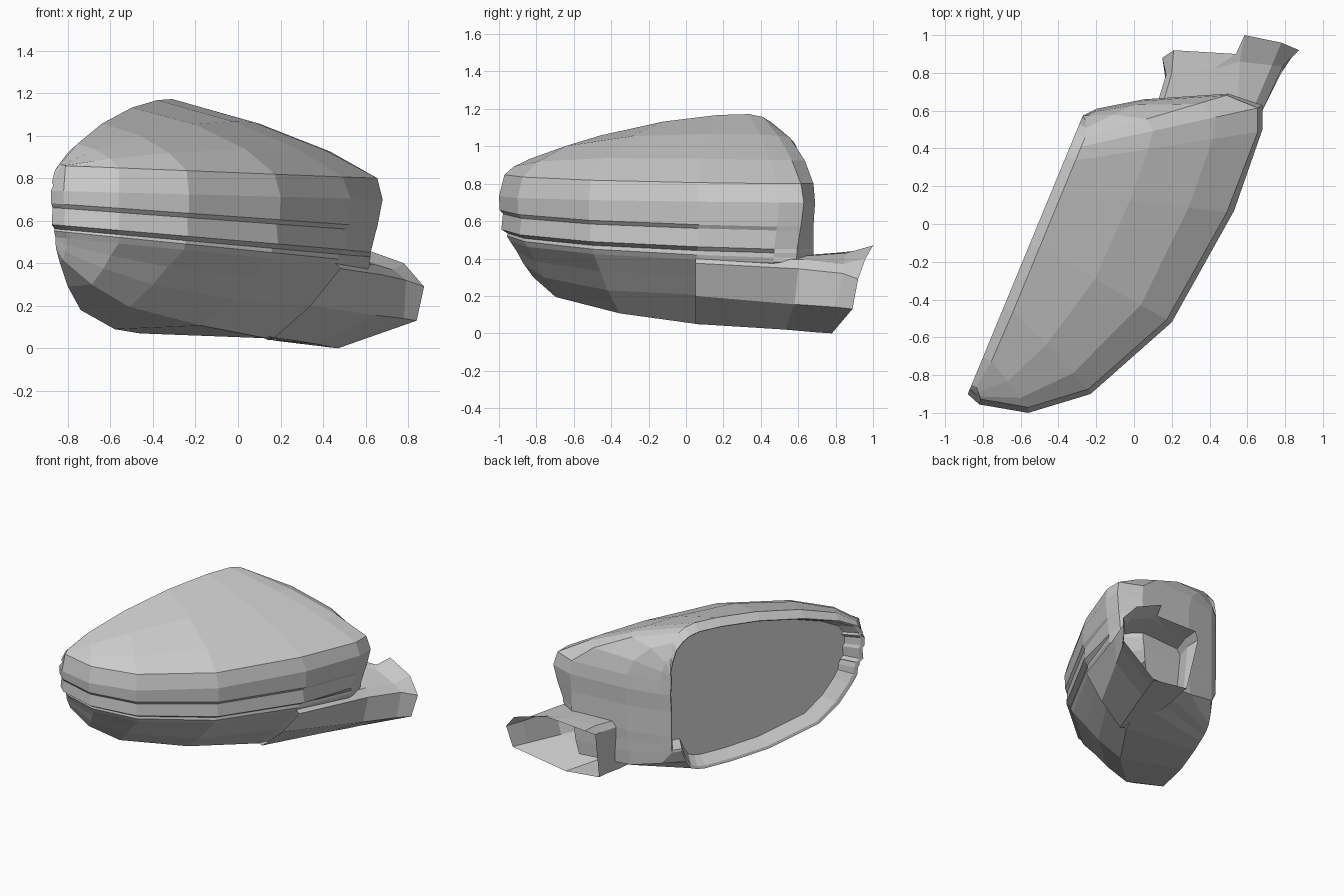
import bpy, bmesh
from math import sin, cos, pi
from mathutils import Vector as V

if "Cube" in bpy.data.objects:
    bpy.data.objects.remove(bpy.data.objects["Cube"])

# Plan outline of the housing, from outer rim round the nose to inner rim
PLAN = [(-.88, -.9), (-.82, -.955), (-.56, -1), (-.23, -.9), (.2, -.52), (.53, .07),
        (.68, .5), (.68, .63), (.5, .69), (.05, .66), (-.2, .61), (-.27, .575)]
# Top and bottom edge of the mirror rim (x, z); y follows from the rim plane
TOP = [(-.875, .78), (-.86, .84), (-.8, .92), (-.69, 1.01), (-.55, 1.085), (-.43, 1.12),
       (-.36, 1.125), (-.33, 1.11), (-.31, 1.08), (-.29, 1.03), (-.278, .95), (-.27, .86)]
BOTTOM = [(-.855, .47), (-.84, .41), (-.8, .29), (-.74, .18), (-.58, .09), (-.46, .07),
          (-.41, .07), (-.38, .07), (-.355, .08), (-.335, .1), (-.32, .16), (-.305, .25)]
N = len(PLAN)
RIM_MID = V((-.57, -.16))
INWARD = V((.924, -.382, 0))


def on_rim(p):
    return V((p[0], -.9 + (p[0] + .88) * 2.42, p[1]))


def slope(i):
    return min(1, (PLAN[i][0] + .86) / 1.54) if i < 6 else 1


def level(z_outer, z_inner, inset, inset_nose):
    """One row round the body at a sloping height, pulled in by an inset."""
    row = []
    for i, p in enumerate(PLAN):
        k = inset if i < 6 else inset_nose if i < 8 else min(inset_nose, .01)
        p = V(p).lerp(RIM_MID, k)
        row.append(V((p.x, p.y, z_outer + (z_inner - z_outer) * slope(i))))
    return row


def roof_row(t):
    """Blend between ridge and crest: part straight, part elliptical."""
    row = []
    for i in range(N):
        a, b = ridge[i], crest[i]
        w = .5 if i < 5 else .35 if i < 6 else .28 if i < 7 else .33 if i < 8 else .5 if i < 9 else .8
        f = (1 - w) * t + w * sin(t * pi / 2)
        g = (1 - w) * (1 - t) + w * cos(t * pi / 2)
        xy = a.lerp(b, f)
        row.append(V((xy.x, xy.y, b.z + (a.z - b.z) * g)))
    return row


def belly_row(f_tip, f, f_inner, g):
    row = []
    for i in range(N):
        a, b = edge[i], on_rim(BOTTOM[i])
        k = f_tip if i < 4 else (f_tip + f) / 2 if i < 5 else f if i < 8 else f_inner
        p = a.lerp(b, k)
        h = g - .12 if i in (5, 6) and 0 < g < .1 else g
        row.append(V((p.x, p.y, b.z + (a.z - b.z) * h)))
    return row


def loft(name, rows, closed=False, cap=False):
    bm = bmesh.new()
    grid = [[bm.verts.new(p) for p in r] for r in rows]
    for r, q in zip(grid, grid[1:]):
        m = len(r)
        for i in range(m if closed else m - 1):
            j = (i + 1) % m
            bm.faces.new((r[i], r[j], q[j], q[i]))
    if cap:
        bm.faces.new(grid[-1])
    bmesh.ops.recalc_face_normals(bm, faces=bm.faces)
    me = bpy.data.meshes.new(name)
    bm.to_mesh(me)
    bm.free()
    ob = bpy.data.objects.new(name, me)
    bpy.context.collection.objects.link(ob)
    return ob


# Upper cover, rising from the rim to a ridge and falling to the crest line
crest = level(.86, .8, .035, .02)
crest[0].z = .765
ridge = []
for i, p in enumerate(TOP):
    rise = (0, .5, .9, 1, 1, 1, 1, 1, 1, .8, .4, 0)[i]
    ridge.append(on_rim(p) + (INWARD * .055 + V((0, 0, .047))) * rise)
upper = [[on_rim(p) for p in TOP]] + [roof_row(t) for t in (0, .35, .7, 1)]
upper += [level(.74, .7, 0, 0), level(.68, .57, .005, .02)]
loft("upper_cover", upper)

# Recessed light band between the covers
band = [upper[-1], level(.66, .55, .025, .025), level(.58, .45, .015, .045),
        level(.56, .43, .055, .045), level(.55, .405, .05, .05)]
loft("light_band", band)

# Lower cover
edge = level(.52, .38, .07, .05)
lower = [band[-1], edge, belly_row(.16, .08, .02, .72), belly_row(.3, .17, .03, .42),
         belly_row(.53, .35, .06, .05), belly_row(1, 1, 1, 0)]
loft("lower_cover", lower)

# Mirror rim and glass, following the open edge of the housing
rows = upper + band[1:] + lower[1:]
loop = rows[0] + [r[-1] for r in rows[1:-1]] + rows[-1][::-1] + [r[0] for r in rows[-2:0:-1]]
mid = on_rim((-.42, .85))


def shrink(k, depth):
    return [mid + (p - mid) * k + INWARD * depth for p in loop]


loft("mirror_rim", [loop, shrink(.975, .005), shrink(.9, .07)], closed=True)
loft("mirror_glass", [shrink(.9, .07), shrink(.89, .07)], closed=True, cap=True)

# Hollow mounting arm with a flared open end
arm = [
    [(0, .05, .1), (0, .05, .3), (0, .05, .36), (.3, .05, .4), (.4, .05, .41),
     (.45, .05, .405), (.48, .05, .375), (.34, .05, .2), (.17, .05, .05)],
    [(.14, .6, .04), (.13, .66, .38), (.16, .66, .42), (.4, .66, .42), (.55, .66, .415),
     (.64, .63, .395), (.68, .6, .345), (.65, .58, .155), (.37, .53, .02)],
    [(.17, .74, .04), (.17, .79, .38), (.2, .8, .43), (.42, .82, .43), (.56, .86, .43),
     (.73, .84, .37), (.79, .84, .32), (.78, .8, .14), (.44, .7, .005)],
    [(.18, .79, .035), (.15, .88, .4), (.21, .92, .43), (.54, .9, .44), (.585, 1, .47),
     (.78, .96, .4), (.875, .92, .29), (.84, .89, .13), (.47, .78, 0)]]
loft("mounting_arm", [[V(p) for p in r] for r in arm], closed=True)
